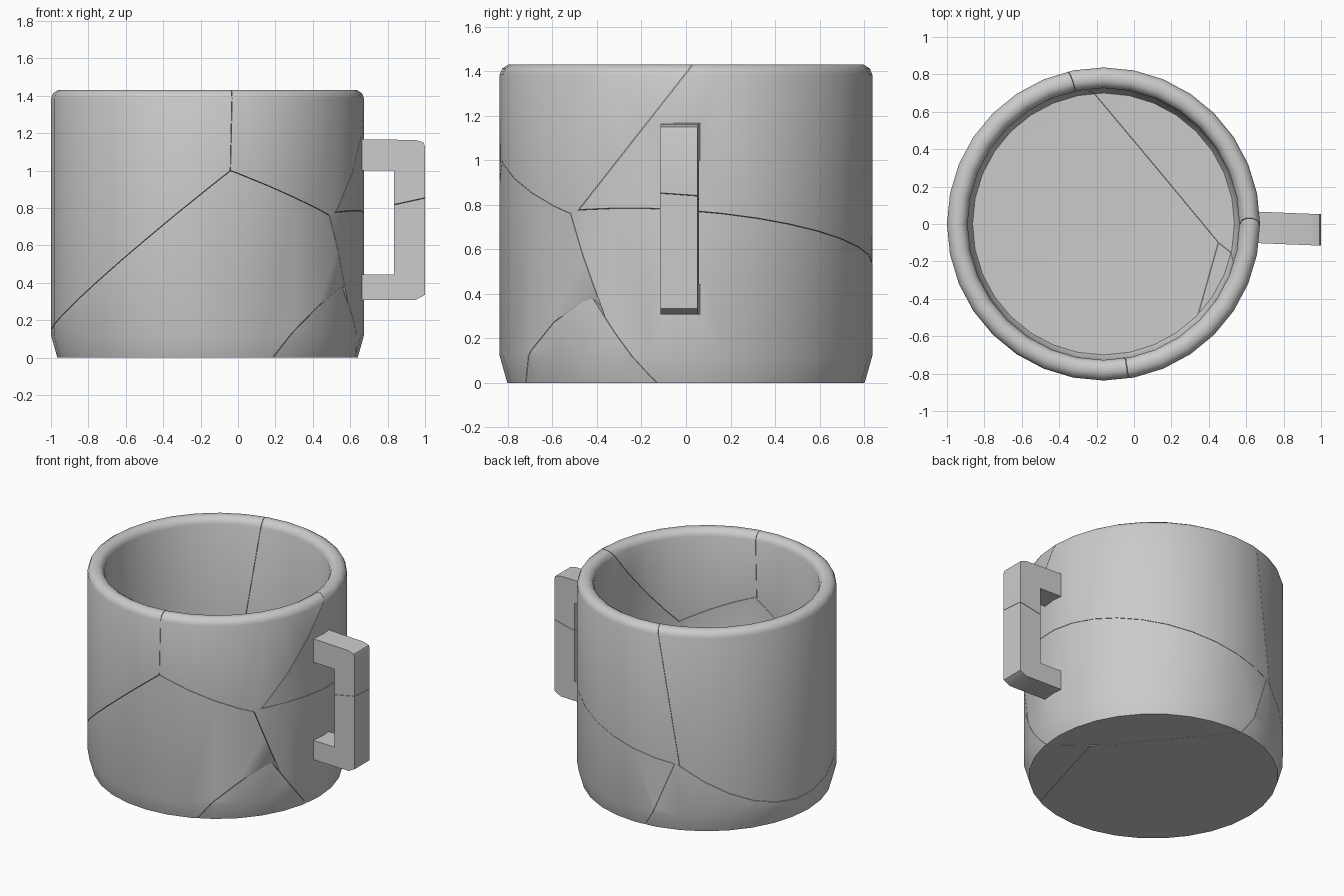
import bpy, bmesh
from math import pi, radians
from mathutils import Vector

if "Cube" in bpy.data.objects:
    bpy.data.objects.remove(bpy.data.objects["Cube"])

AXIS_X = -0.163      # centre of the cup body
GAP = 0.0012         # half width of each crack


def make_object(name, bm):
    bmesh.ops.recalc_face_normals(bm, faces=bm.faces)
    mesh = bpy.data.meshes.new(name)
    bm.to_mesh(mesh)
    bm.free()
    obj = bpy.data.objects.new(name, mesh)
    bpy.context.collection.objects.link(obj)
    return obj


def boolean(obj, other, operation):
    mod = obj.modifiers.new("cut", 'BOOLEAN')
    mod.operation, mod.solver, mod.object = operation, 'EXACT', other
    dg = bpy.context.evaluated_depsgraph_get()
    mesh = bpy.data.meshes.new_from_object(obj.evaluated_get(dg))
    obj.modifiers.clear()
    obj.data = mesh


def plane(normal, d):
    n = Vector(normal)
    return n.normalized(), d / n.length


def plane3(p, q, r, toward):
    p, q, r = Vector(p), Vector(q), Vector(r)
    n = (q - p).cross(r - p).normalized()
    if n.dot(Vector(toward)) < 0:
        n = -n
    return n, n.dot(p)


# Cup body: lathed thick wall with rounded rim
profile = [(0, 0), (.803, 0), (.837, .12), (.837, 1.385), (.826, 1.413), (.80, 1.43),
           (.765, 1.43), (.74, 1.415), (.727, 1.385), (.722, .16), (.70, .12), (0, .11)]
bm = bmesh.new()
verts = [bm.verts.new((AXIS_X + r, 0, z)) for r, z in profile]
edges = [bm.edges.new(pair) for pair in zip(verts, verts[1:])]
bmesh.ops.spin(bm, geom=verts + edges, cent=(AXIS_X, 0, 0), axis=(0, 0, 1),
               angle=2 * pi, steps=32)
bmesh.ops.remove_doubles(bm, verts=bm.verts, dist=1e-4)
cup = make_object("cup_whole", bm)

# Handle: square C-shaped bar, slightly skewed in plan
outline = [(.61, 1.168), (.95, 1.163), (.992, 1.15), (.999, 1.13), (.999, .335), (.95, .308),
           (.61, .308), (.61, .445), (.835, .445), (.835, 1.0), (.61, 1.0)]
bm = bmesh.new()
face = bm.faces.new([bm.verts.new((x, -.103 - .04 * (x - .68), z)) for x, z in outline])
ext = bmesh.ops.extrude_face_region(bm, geom=[face])
bmesh.ops.translate(bm, vec=(0, .168, 0),
                    verts=[g for g in ext["geom"] if isinstance(g, bmesh.types.BMVert)])
handle = make_object("handle_whole", bm)
boolean(cup, handle, 'UNION')

# Crack planes, each with a positive side
left_crack = plane((-.798, .107, 1), .943)
front_crack = plane((.36, .159, 1), .854)
right_crack = plane((-.212, .07, 1), .633)
diagonal = plane((1.201, 1, .583), .512)
chip_left = plane((1, -.283, -.752), .39)
chip_right = plane((.78, 1, .904), .36)
rim_front = plane3((-.04, -.83, 1), (-.03, -.83, 1.43), (-.15, 0, 1.1), (1, 0, 0))
rim_back = plane3((-.49, .77, .47), (-.345, .815, 1.43), (-.13, 0, 1.1), (1, 0, 0))
rim_right = plane3((.51, -.48, .78), (.67, .03, 1.43), (-.14, -.15, 1.2), (0, 1, 0))

# Each shard is a convex cell: (plane, kept side)
shards = {
    "upper_left_shard": [(left_crack, 1), (rim_front, -1), (rim_back, -1)],
    "upper_front_shard": [(rim_front, 1), (front_crack, 1), (rim_right, -1)],
    "upper_back_handle_shard": [(rim_back, 1), (rim_right, 1), (right_crack, 1)],
    "lower_front_shard": [(left_crack, -1), (front_crack, -1), (diagonal, -1), (chip_left, -1)],
    "lower_back_handle_shard": [(right_crack, -1), (diagonal, 1), (chip_right, 1)],
    "base_chip": [(chip_left, 1), (chip_right, -1)],
}

for name, sides in shards.items():
    # Convex cutting cell
    bm = bmesh.new()
    bmesh.ops.create_cube(bm, size=6)
    for (n, d), side in sides:
        bmesh.ops.bisect_plane(bm, geom=bm.verts[:] + bm.edges[:] + bm.faces[:],
                               plane_co=n * (d + side * GAP), plane_no=-n * side,
                               clear_outer=True)
        bmesh.ops.holes_fill(bm, edges=bm.edges[:], sides=0)
    cell = make_object("cell", bm)
    # Shard of the cup
    shard = bpy.data.objects.new(name, cup.data.copy())
    bpy.context.collection.objects.link(shard)
    boolean(shard, cell, 'INTERSECT')
    bpy.data.objects.remove(cell)
    bpy.ops.object.select_all(action='DESELECT')
    shard.select_set(True)
    bpy.context.view_layer.objects.active = shard
    bpy.ops.object.shade_smooth_by_angle(angle=radians(40))

for helper in (cup, handle):
    bpy.data.objects.remove(helper)
